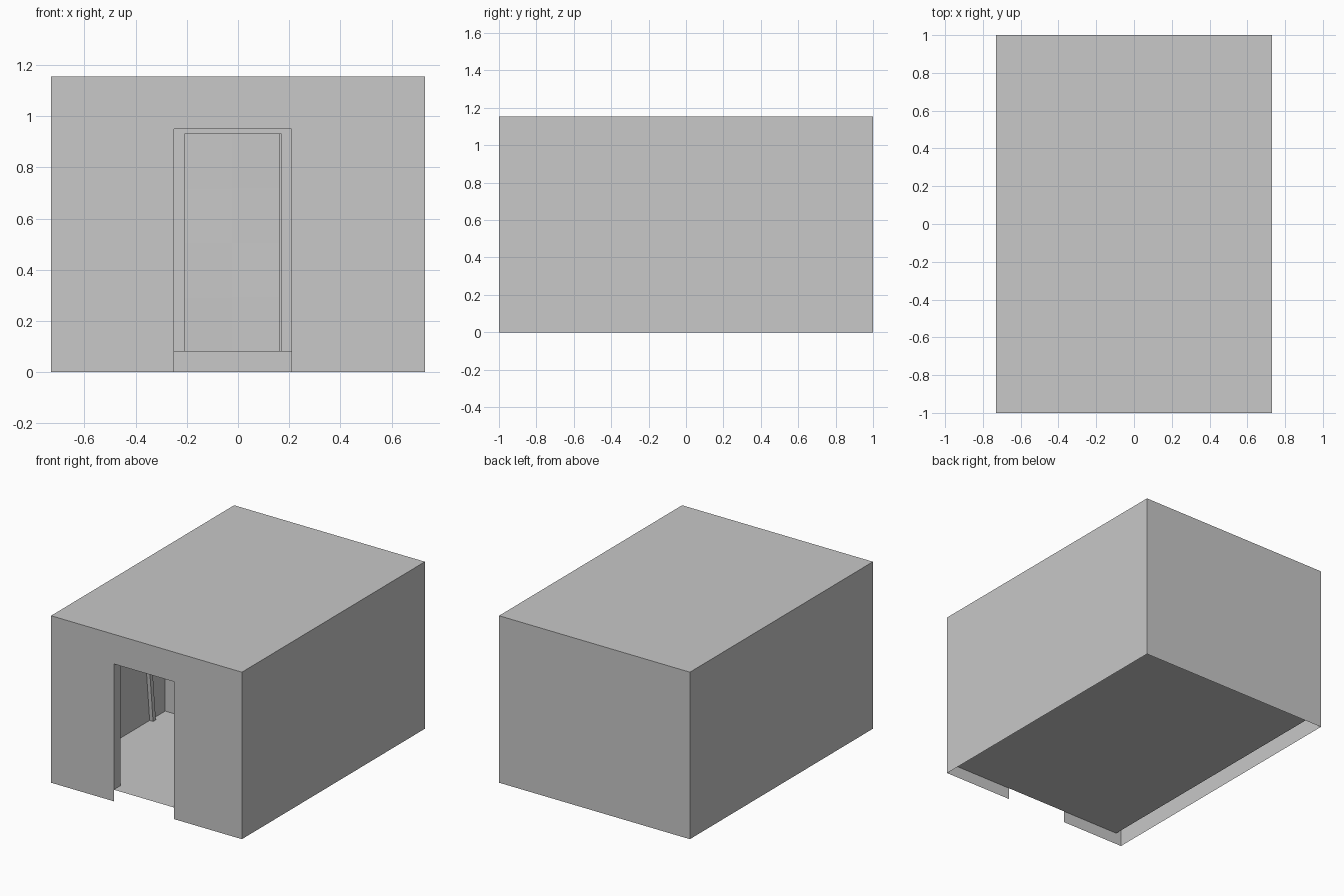
import bpy, bmesh, math

if "Cube" in bpy.data.objects:
    bpy.data.objects.remove(bpy.data.objects["Cube"])

grey = bpy.data.materials.new("plain_grey")
grey.diffuse_color = (0.58, 0.58, 0.58, 1)
grey.use_nodes = True
grey.node_tree.nodes["Principled BSDF"].inputs["Base Color"].default_value = grey.diffuse_color

X, Y, H = 0.73, 1.0, 1.155          # outer shell half sizes and height
T, FLOOR, CEIL = 0.075, 0.08, 1.08  # wall thickness, floor level, ceiling level
XI, YI = X - T, Y - T               # inner room half sizes


def finish(name, bm, recalc=False):
    bmesh.ops.remove_doubles(bm, verts=bm.verts, dist=0.0005)
    if recalc:
        bmesh.ops.recalc_face_normals(bm, faces=bm.faces)
    mesh = bpy.data.meshes.new(name)
    bm.to_mesh(mesh)
    bm.free()
    mesh.materials.append(grey)
    obj = bpy.data.objects.new(name, mesh)
    bpy.context.collection.objects.link(obj)
    return obj


def face(bm, pts, flip=False):
    vs = [bm.verts.new(p) for p in pts]
    return bm.faces.new(vs[::-1] if flip else vs)


def door_wall(bm, y, hx, z0, z1, a, b, top, flip=False):
    """Wall facing the front with an opening from x=a to x=b."""
    for x0, x1, low in ((-hx, a, z0), (a, b, top), (b, hx, z0)):
        cuts = [low, z1] if low == top else [low, top, z1]
        for l, h in zip(cuts, cuts[1:]):
            face(bm, [(x0, y, l), (x1, y, l), (x1, y, h), (x0, y, h)], flip)


def jambs(bm, y0, y1, a, b, z0, top):
    """Sides and head lining an opening."""
    face(bm, [(a, y0, z0), (a, y1, z0), (a, y1, top), (a, y0, top)])
    face(bm, [(b, y0, z0), (b, y1, z0), (b, y1, top), (b, y0, top)], True)
    face(bm, [(a, y0, top), (a, y1, top), (b, y1, top), (b, y0, top)])


def side_walls(bm, hx, y0, y1, z0, z1, flip=False):
    """Right, left and back walls plus the top."""
    face(bm, [(hx, y0, z0), (hx, y1, z0), (hx, y1, z1), (hx, y0, z1)], flip)
    face(bm, [(-hx, y1, z0), (-hx, y0, z0), (-hx, y0, z1), (-hx, y1, z1)], flip)
    face(bm, [(hx, y1, z0), (-hx, y1, z0), (-hx, y1, z1), (hx, y1, z1)], flip)
    face(bm, [(-hx, y0, z1), (hx, y0, z1), (hx, y1, z1), (-hx, y1, z1)], flip)


# Outer walls and roof, open underneath
bm = bmesh.new()
door_wall(bm, -Y, X, 0, H, -0.25, 0.21, 0.95)
side_walls(bm, X, -Y, Y, 0, H)
finish("outer_shell", bm)

# Inner walls and ceiling, facing into the room
bm = bmesh.new()
door_wall(bm, -YI, XI, FLOOR, CEIL, -0.25, 0.21, 0.95, flip=True)
side_walls(bm, XI, -YI, YI, FLOOR, CEIL, flip=True)
jambs(bm, -Y, -YI, -0.25, 0.21, FLOOR, 0.95)
finish("inner_walls", bm)

# Raised floor sheet
bm = bmesh.new()
face(bm, [(-0.69, -Y, FLOOR), (0.69, -Y, FLOOR), (0.69, 0.97, FLOOR), (-0.69, 0.97, FLOOR)])
finish("floor", bm)

# Partition across the room with a second doorway
bm = bmesh.new()
door_wall(bm, 0.14, XI, FLOOR, CEIL, -0.21, 0.17, 0.93)
door_wall(bm, 0.20, XI, FLOOR, CEIL, -0.21, 0.17, 0.93, flip=True)
jambs(bm, 0.14, 0.20, -0.21, 0.17, FLOOR, 0.93)
finish("partition", bm)

# Slightly bowed door leaf closing the partition doorway
bm = bmesh.new()
bmesh.ops.create_grid(bm, x_segments=2, y_segments=4, size=0.5)
for v in bm.verts:
    u, w = v.co.x, v.co.y
    bow = 0.006 * math.sin(5 * w + 3 * u)
    v.co = (-0.0225 + 0.375 * u, 0.16 + bow, 0.505 + 0.85 * w)
ret = bmesh.ops.extrude_face_region(bm, geom=bm.faces[:])
for v in ret["geom"]:
    if isinstance(v, bmesh.types.BMVert):
        v.co.y += 0.02
finish("door_leaf", bm, recalc=True)

# Narrow post leaning along the left wall
bm = bmesh.new()
bmesh.ops.create_cube(bm, size=1)
for v in bm.verts:
    z = FLOOR + (v.co.z + 0.5) * 0.85
    v.co = (-XI + 0.013 + 0.026 * v.co.x, -0.015 + 0.03 * v.co.y - 0.1 * (z - FLOOR), z)
finish("leaning_post", bm)
